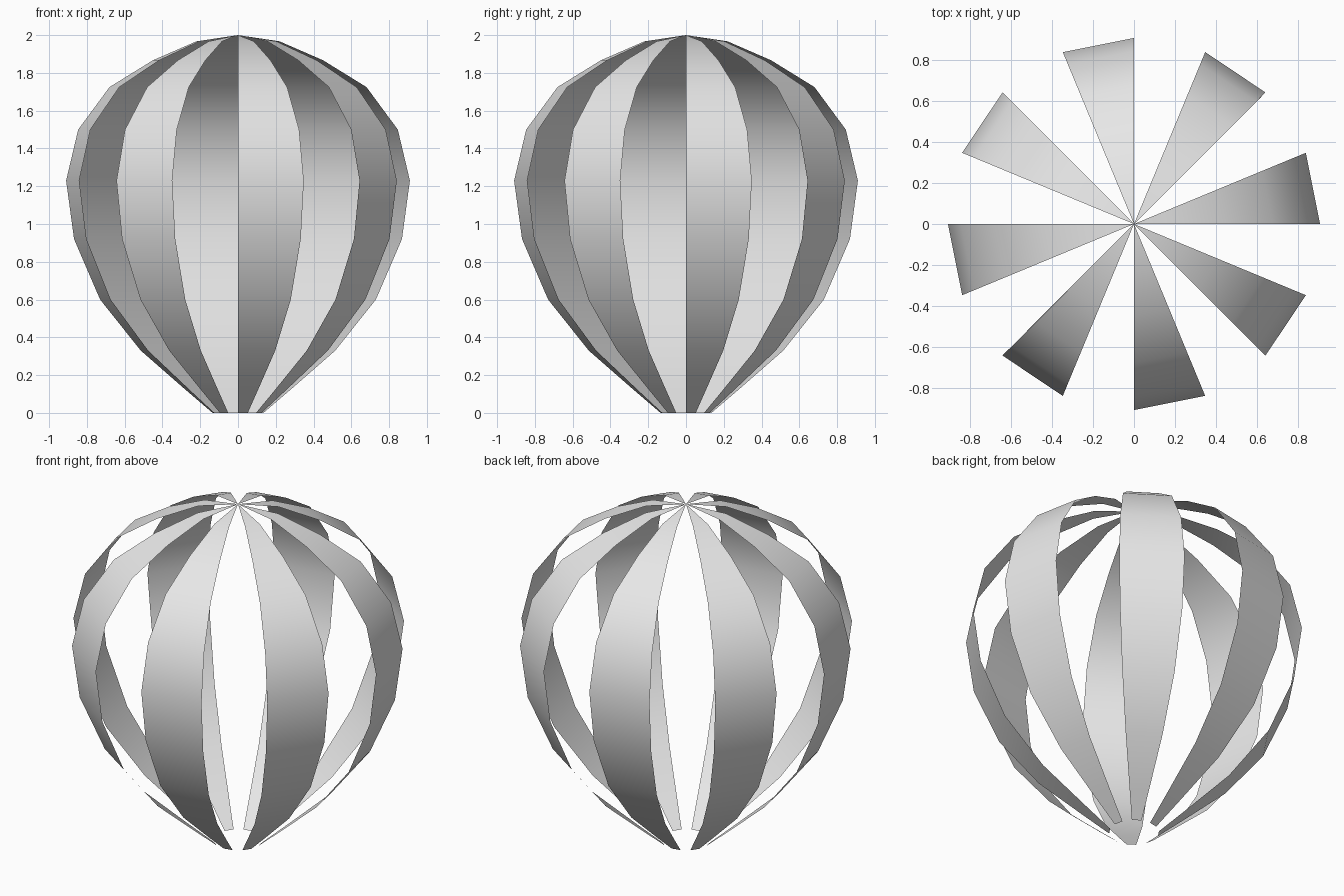
import bpy
from math import cos, sin, pi

cube = bpy.data.objects.get("Cube")
if cube:
    bpy.data.objects.remove(cube)

fabric = bpy.data.materials.new("light_grey")
fabric.use_nodes = True
grey = (0.8, 0.8, 0.8, 1)
fabric.diffuse_color = grey
fabric.node_tree.nodes["Principled BSDF"].inputs["Base Color"].default_value = grey

# Balloon outline from the mouth up to just below the crown: radius, height
PROFILE = [(0.135, 0), (0.275, 0.12), (0.515, 0.33), (0.73, 0.6), (0.868, 0.92),
           (0.91, 1.23), (0.846, 1.5), (0.68, 1.725), (0.45, 1.867), (0.22, 1.967)]
GORES = 8
STEP = pi / GORES


def gore(index):
    """One open cloth strip, ending in a point at the crown."""
    start = 2 * index * STEP
    verts = [(r * cos(a), r * sin(a), z)
             for r, z in PROFILE for a in (start, start + STEP)]
    verts.append((0, 0, 2))
    faces = [(i, i + 1, i + 3, i + 2) for i in range(0, len(verts) - 3, 2)]
    tip = len(verts) - 1
    faces.append((tip - 2, tip - 1, tip))
    mesh = bpy.data.meshes.new("balloon_strip")
    mesh.from_pydata(verts, [], faces)
    mesh.materials.append(fabric)
    mesh.shade_smooth()
    obj = bpy.data.objects.new(f"balloon_strip_{index + 1}", mesh)
    bpy.context.collection.objects.link(obj)


# Alternate strips around the envelope, with open gaps between
for i in range(GORES):
    gore(i)
